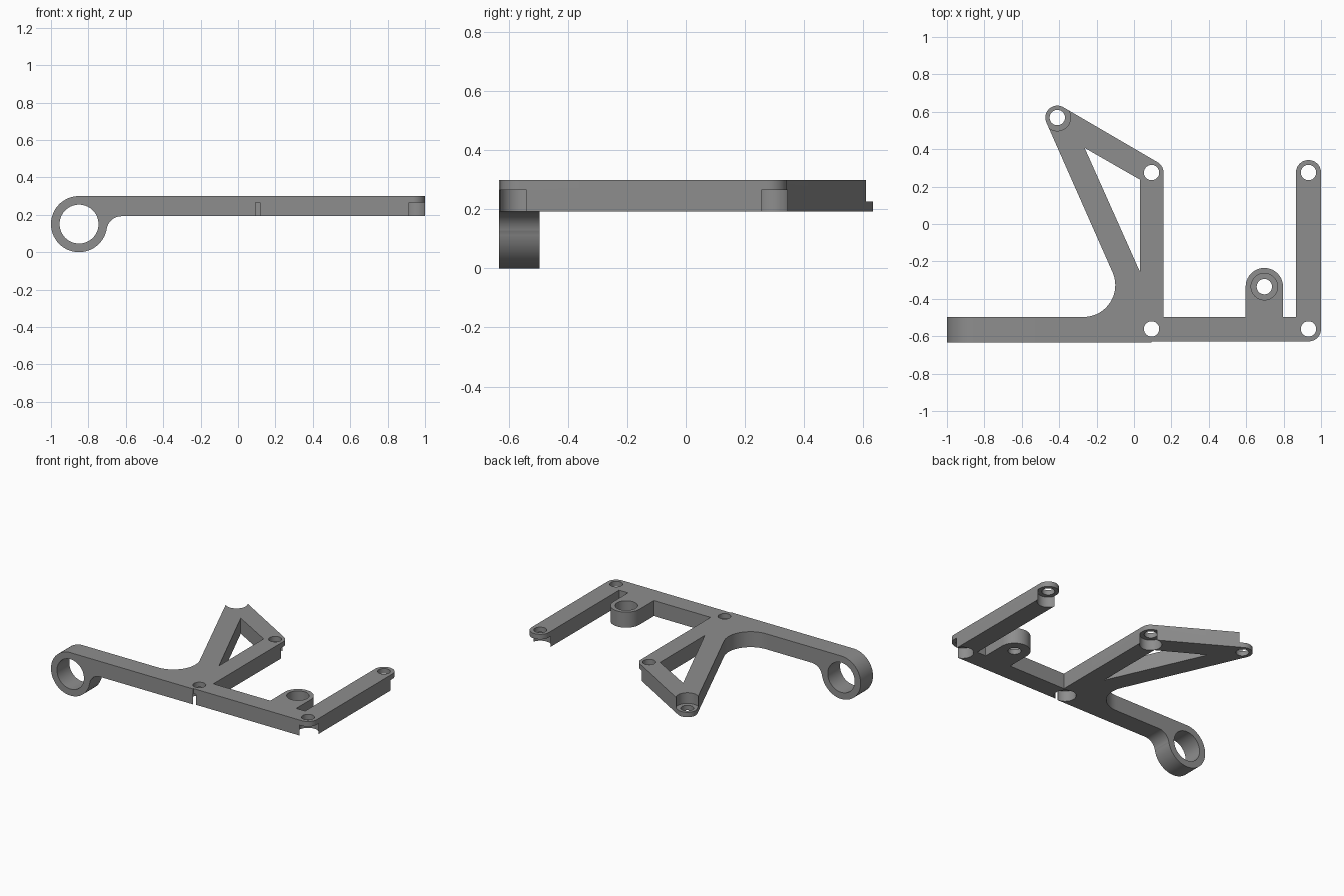
import bpy, bmesh, math
from mathutils import Vector

if "Cube" in bpy.data.objects:
    bpy.data.objects.remove(bpy.data.objects["Cube"])

LOW, TOP = 0.192, 0.30          # plate underside and top
BACK, FRONT = -0.497, -0.633    # edges of the long beam

metal = bpy.data.materials.new("grey metal")
metal.diffuse_color = (0.27, 0.27, 0.27, 1)
metal.use_nodes = True
metal.node_tree.nodes["Principled BSDF"].inputs["Base Color"].default_value = metal.diffuse_color


def arc(cx, cy, r, start, end, n=20):
    """Points on an arc, angles in degrees."""
    angles = [math.radians(start + (end - start) * i / n) for i in range(n + 1)]
    return [(cx + r * math.cos(a), cy + r * math.sin(a)) for a in angles]


def prism(name, pts, lo, hi, sideways=False):
    """Extrude an outline along z, or an x-z outline along y."""
    bm = bmesh.new()
    place = (lambda p: (p[0], lo, p[1])) if sideways else (lambda p: (p[0], p[1], lo))
    face = bm.faces.new([bm.verts.new(place(p)) for p in pts])
    moved = bmesh.ops.extrude_face_region(bm, geom=[face])["geom"]
    step = Vector((0, hi - lo, 0)) if sideways else Vector((0, 0, hi - lo))
    bmesh.ops.translate(bm, vec=step, verts=[v for v in moved if isinstance(v, bmesh.types.BMVert)])
    bmesh.ops.recalc_face_normals(bm, faces=bm.faces)
    mesh = bpy.data.meshes.new(name)
    bm.to_mesh(mesh)
    bm.free()
    mesh.materials.append(metal)
    ob = bpy.data.objects.new(name, mesh)
    bpy.context.collection.objects.link(ob)
    return ob


def combine(body, other, operation):
    """Apply a boolean and discard the helper."""
    mod = body.modifiers.new("shape", 'BOOLEAN')
    mod.operation, mod.solver, mod.object = operation, 'EXACT', other
    bpy.context.view_layer.objects.active = body
    bpy.ops.object.modifier_apply(modifier=mod.name)
    bpy.data.objects.remove(other)


def bore(body, x, y, r, lo, hi):
    combine(body, prism("bore_cutter", arc(x, y, r, 0, 352.5, 47), lo, hi), 'DIFFERENCE')


# Screw positions
inner_x, outer_x, near_y, far_y = 0.094, 0.933, -0.561, 0.275
tip, tab = (-0.41, 0.569), (0.697, -0.335)
R = 0.066

# Flat plate: beam, right arm, tab, strut and slanted braces
outline = [(-0.4, FRONT), (inner_x, FRONT), (inner_x, near_y - R)]
outline += arc(outer_x, near_y, R + 0.001, -90, 0)
outline += arc(outer_x, far_y, R + 0.001, 0, 180)
outline += [(0.866, BACK), (0.797, BACK)]
outline += arc(*tab, 0.1, 0, 180)
outline += [(0.597, BACK), (0.157, BACK)]
outline += arc(inner_x, far_y, 0.064, 0, 59.5)
outline += arc(*tip, 0.064, 59.5, 203.8)
outline += arc(-0.27, BACK + 0.17, 0.17, 23.8, -90)
outline += [(-0.4, BACK)]
bracket = prism("bracket", outline, LOW, TOP)

# Clamp ring flowing into the beam through a fillet underneath
ring = arc(-0.85, 0.15, 0.15, 90, 350.4, 56) + arc(-0.623, 0.112, 0.08, 170.4, 90)
ring += [(-0.3, LOW), (-0.3, TOP)]
combine(bracket, prism("clamp_ring", ring, FRONT, BACK, True), 'UNION')
eye = arc(-0.85, 0.15, 0.104, 0, 354.375, 63)
combine(bracket, prism("eye_cutter", eye, -0.8, -0.3, True), 'DIFFERENCE')

# Triangular window between strut and braces
window = [(0.032, -0.256), (0.032, 0.237), (-0.264, 0.407)]
combine(bracket, prism("window_cutter", window, 0, 0.5), 'DIFFERENCE')

# Corner screws recessed from below
for x in (inner_x, outer_x):
    for y in (near_y, far_y):
        bore(bracket, x, y, 0.041, 0.1, 0.5)
        bore(bracket, x, y, 0.070, 0.1, 0.265)

# Tip and tab screws recessed from above
for x, y in (tip, tab):
    bore(bracket, x, y, 0.041, 0.1, 0.5)
    bore(bracket, x, y, 0.071, 0.226, 0.5)

# Smooth the curved walls, keep edges crisp
bpy.ops.object.select_all(action='DESELECT')
bracket.select_set(True)
bpy.context.view_layer.objects.active = bracket
bpy.ops.object.shade_smooth_by_angle(angle=math.radians(30))
